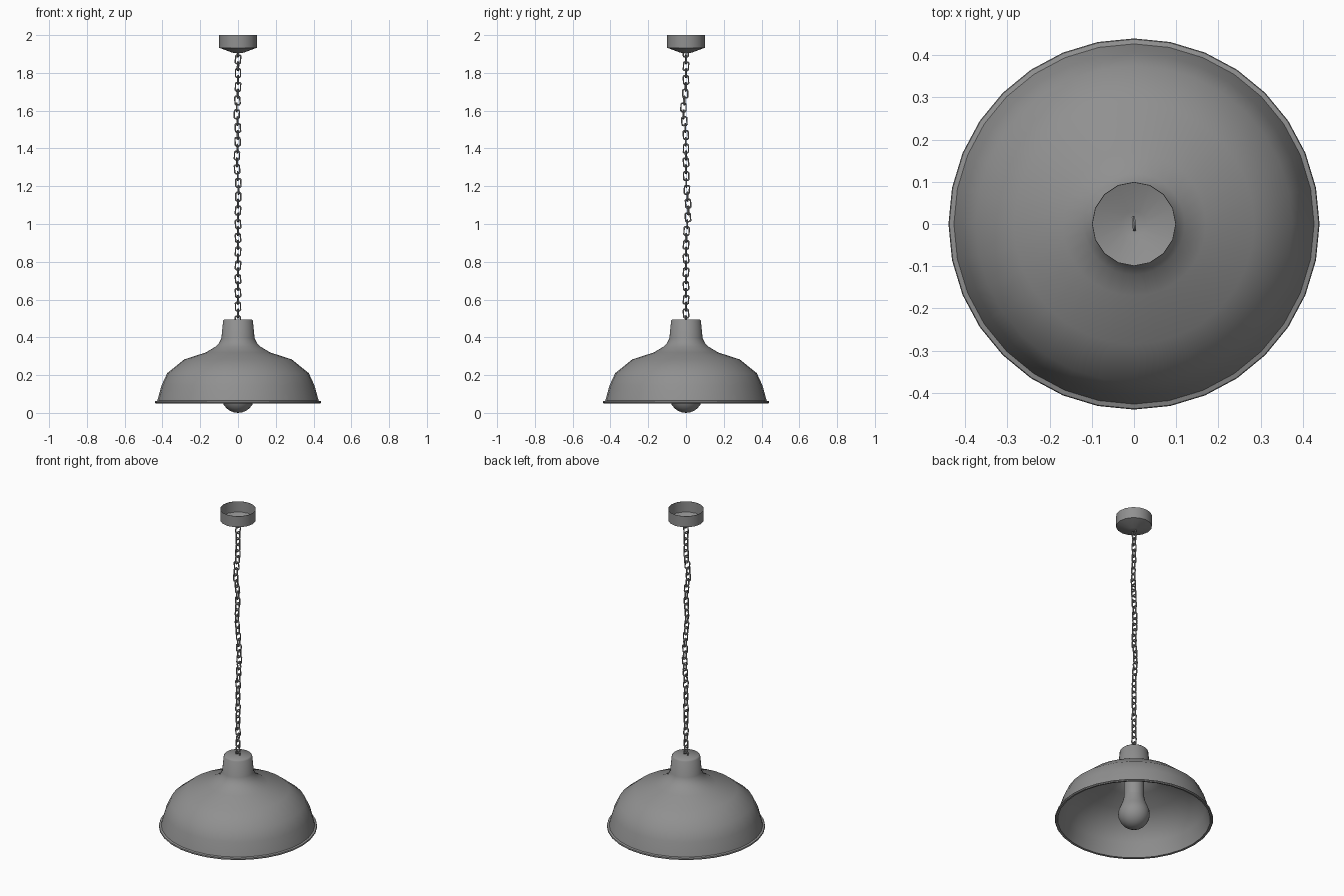
import bpy, bmesh, math, random
from mathutils import Matrix, Vector

cube = bpy.data.objects.get("Cube")
if cube:
    bpy.data.objects.remove(cube, do_unlink=True)

random.seed(4)
metal = bpy.data.materials.new("grey metal")
metal.use_nodes = True
grey = (0.28, 0.28, 0.28, 1)
metal.diffuse_color = grey
metal.node_tree.nodes["Principled BSDF"].inputs["Base Color"].default_value = grey


def finish(name, bm, angle):
    bmesh.ops.recalc_face_normals(bm, faces=bm.faces)
    mesh = bpy.data.meshes.new(name)
    bm.to_mesh(mesh)
    bm.free()
    mesh.materials.append(metal)
    ob = bpy.data.objects.new(name, mesh)
    bpy.context.collection.objects.link(ob)
    bpy.ops.object.select_all(action="DESELECT")
    ob.select_set(True)
    bpy.context.view_layer.objects.active = ob
    bpy.ops.object.shade_smooth_by_angle(angle=math.radians(angle))
    return ob


def lathe(name, profile, sides, angle=50):
    """Revolve (radius, height) points around z."""
    bm = bmesh.new()
    verts = [bm.verts.new((r, 0, z)) for r, z in profile]
    edges = [bm.edges.new(pair) for pair in zip(verts, verts[1:])]
    bmesh.ops.spin(bm, geom=verts + edges, cent=(0, 0, 0), axis=(0, 0, 1),
                   angle=math.tau, steps=sides, use_merge=False)
    bmesh.ops.remove_doubles(bm, verts=bm.verts, dist=0.0002)
    return finish(name, bm, angle)


# Shade: outer skin, rolled lip, then inner skin back up to the neck
outer = [(0, 0.495), (0.072, 0.495), (0.079, 0.487), (0.088, 0.395),
         (0.1, 0.37), (0.12, 0.35), (0.17, 0.32), (0.285, 0.283),
         (0.375, 0.21), (0.405, 0.145), (0.427, 0.065)]
lip = [(0.438, 0.062), (0.44, 0.056), (0.436, 0.051), (0.424, 0.053)]
inner = [(max(r - 0.006, 0), z - 0.006) for r, z in reversed(outer[:-1])]
lathe("lamp_shade", outer + lip + inner, 32)

# Bulb: round globe blending into a straight socket
globe = [(0.088 * math.sin(a), 0.088 - 0.088 * math.cos(a))
         for a in (math.pi * i / 12 for i in range(9))]
lathe("bulb", globe + [(0.062, 0.17), (0.056, 0.2)], 24, 60)
lathe("bulb_socket", [(0.056, 0.2), (0.056, 0.4), (0.05, 0.48), (0, 0.48)], 24)

# Ceiling canopy: open cup with a shallow funnel base
lathe("ceiling_canopy", [(0.098, 2), (0.1, 2), (0.1, 1.933), (0.03, 1.907),
                         (0, 1.903), (0, 1.906), (0.03, 1.91),
                         (0.098, 1.935), (0.098, 2)], 16, 40)

# Chain: interlocked links, alternately turned, with a gentle sway
COUNT, LOW, HIGH, WIRE = 40, 0.49, 1.908, 0.0045
pitch = (HIGH - LOW) / (COUNT - 1)
half_len, half_wid, cut = pitch / 2 + WIRE, 0.0135, 0.006
corners = [(half_wid, half_len - cut), (half_wid - cut, half_len)]
right = [(half_wid, cut - half_len)] + corners
path = right + [(-x, z) for x, z in reversed(corners)]
path += [(-half_wid, cut - half_len), (cut - half_wid, -half_len),
         (half_wid - cut, -half_len)]


def add_link(bm, matrix):
    """Sweep a six-sided wire around the link outline."""
    rings = []
    for x, z in path:
        out = Vector((x, 0, z * half_wid / half_len)).normalized()
        ring = []
        for k in range(6):
            a = math.tau * k / 6
            p = Vector((x, 0, z)) + WIRE * (out * math.cos(a)
                                            + Vector((0, 1, 0)) * math.sin(a))
            ring.append(bm.verts.new(matrix @ p))
        rings.append(ring)
    for i, ring in enumerate(rings):
        nxt = rings[(i + 1) % len(rings)]
        for k in range(6):
            j = (k + 1) % 6
            bm.faces.new((ring[k], ring[j], nxt[j], nxt[k]))


def bump(z, centre, width):
    return math.exp(-((z - centre) / width) ** 2)


bm = bmesh.new()
for i in range(COUNT):
    z = LOW + i * pitch
    sway_x = -0.007 * bump(z, 1.6, 0.06) - 0.006 * bump(z, 1.33, 0.1) + 0.004 * bump(z, 1.2, 0.05)
    sway_y = -0.014 * bump(z, 1.6, 0.08) + 0.012 * bump(z, 1.08, 0.1)
    turn = math.pi / 2 * (i % 2) + random.uniform(-0.2, 0.2)
    tilt = random.uniform(-0.12, 0.12)
    add_link(bm, Matrix.Translation((sway_x, sway_y, z))
             @ Matrix.Rotation(turn, 4, "Z") @ Matrix.Rotation(tilt, 4, "Y"))
finish("chain", bm, 40)
